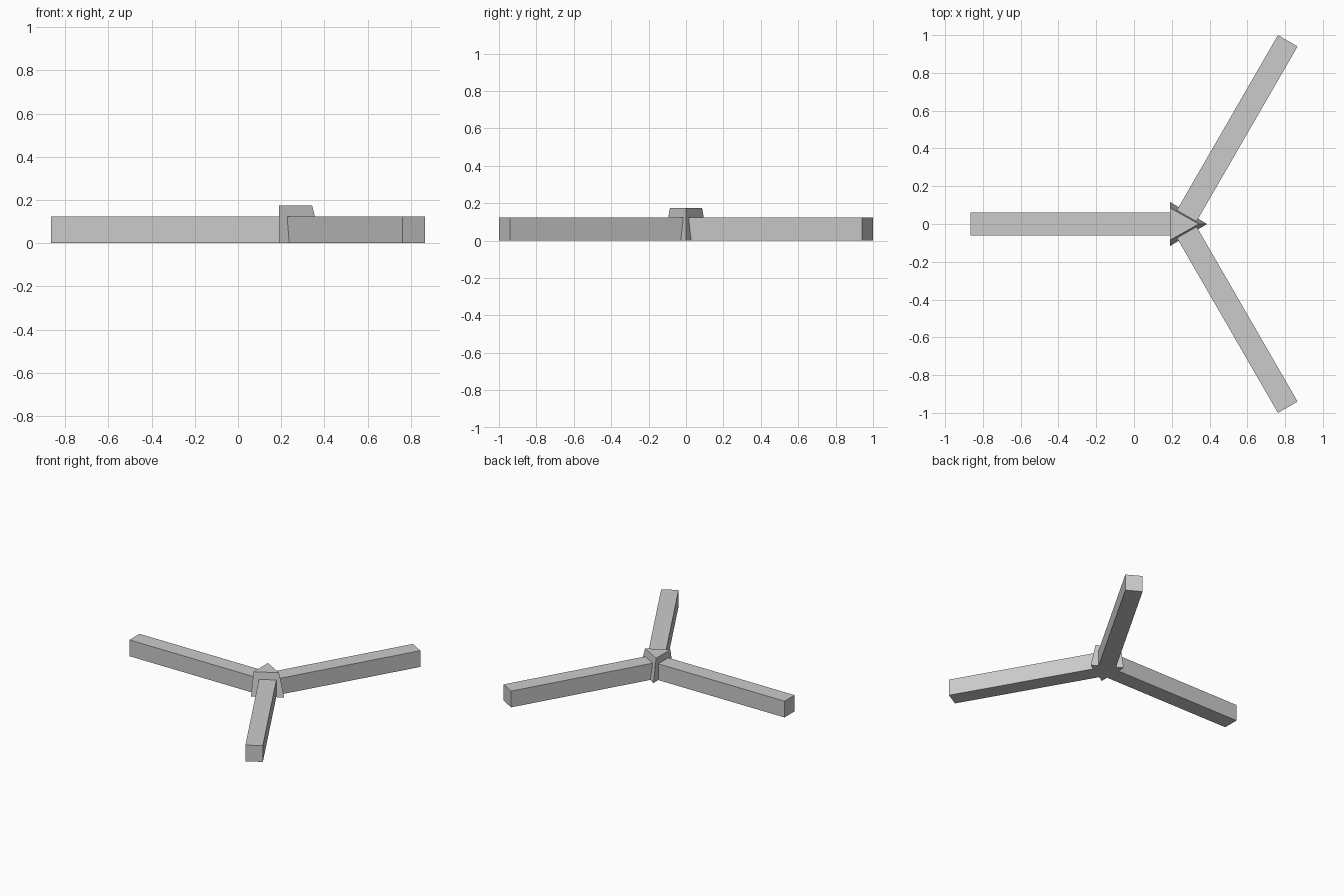
import bpy, bmesh, math
from mathutils import Matrix, Vector

cube = bpy.data.objects.get("Cube")
if cube:
    bpy.data.objects.remove(cube, do_unlink=True)

CENTRE_X = 0.254
ARM_LENGTH, ARM_WIDTH, ARM_HEIGHT = 1.12, 0.12, 0.123
HUB_BACK_X, HUB_HEIGHT = 0.19, 0.175

grey = bpy.data.materials.new("plain_grey")
grey.use_nodes = True
grey.diffuse_color = (0.6, 0.6, 0.6, 1)
grey.node_tree.nodes["Principled BSDF"].inputs["Base Color"].default_value = grey.diffuse_color


def finish(name, bm):
    bmesh.ops.recalc_face_normals(bm, faces=bm.faces)
    mesh = bpy.data.meshes.new(name)
    bm.to_mesh(mesh)
    bm.free()
    mesh.materials.append(grey)
    obj = bpy.data.objects.new(name, mesh)
    bpy.context.collection.objects.link(obj)
    return obj


# Three square beams radiating from the hub
def arm(name, degrees):
    bm = bmesh.new()
    bmesh.ops.create_cube(bm, size=1)
    bmesh.ops.translate(bm, verts=bm.verts, vec=(0.5, 0, 0.5))
    bmesh.ops.scale(bm, verts=bm.verts, vec=(ARM_LENGTH, ARM_WIDTH, ARM_HEIGHT))
    obj = finish(name, bm)
    obj.matrix_world = (Matrix.Translation((CENTRE_X, 0, 0))
                        @ Matrix.Rotation(math.radians(degrees), 4, 'Z'))


for name, degrees in (("back_arm", 60), ("side_arm", 180), ("front_arm", 300)):
    arm(name, degrees)


# Triangular hub, tapered towards its upright flat side
def triangle(bm, half_width, tip_x, z):
    points = ((HUB_BACK_X, -half_width), (tip_x, 0), (HUB_BACK_X, half_width))
    return [bm.verts.new(Vector((x, y, z))) for x, y in points]


bm = bmesh.new()
base = triangle(bm, 0.117, 0.387, 0)
top = triangle(bm, 0.086, 0.343, HUB_HEIGHT)
bm.faces.new(base)
bm.faces.new(top)
for i in range(3):
    j = (i + 1) % 3
    bm.faces.new((base[i], base[j], top[j], top[i]))
finish("hub", bm)
